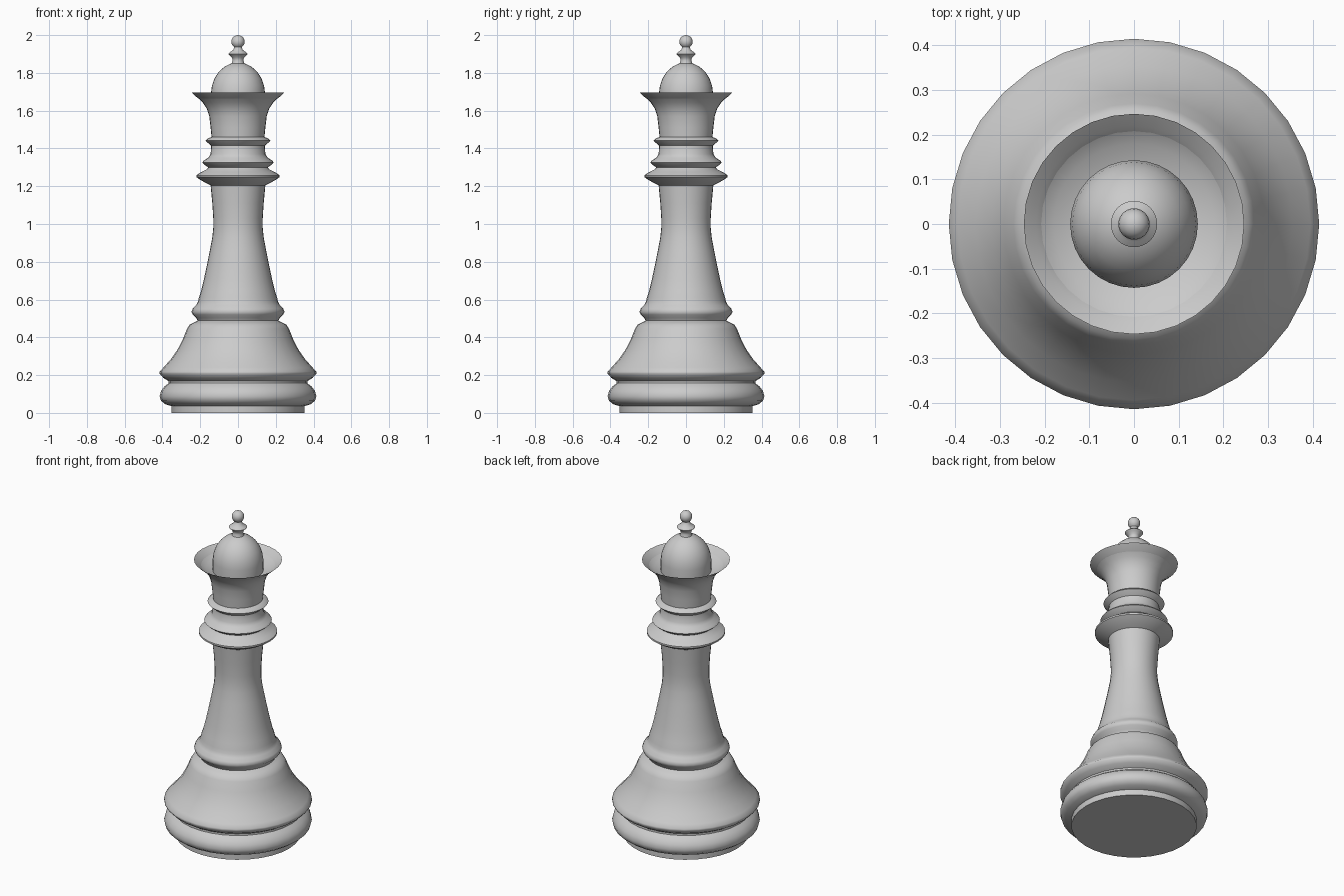
import bpy, bmesh, math

SIDES = 32


def lathe(name, profile):
    """Revolve (radius, height) points about z; zero-radius ends become poles."""
    bm = bmesh.new()
    rings = []
    for r, z in profile:
        if r == 0:
            rings.append([bm.verts.new((0, 0, z))])
        else:
            rings.append([bm.verts.new((r * math.cos(2 * math.pi * i / SIDES),
                                        r * math.sin(2 * math.pi * i / SIDES), z))
                          for i in range(SIDES)])
    for a, b in zip(rings, rings[1:]):
        for i in range(SIDES):
            j = (i + 1) % SIDES
            if len(a) == 1:
                bm.faces.new((a[0], b[j], b[i]))
            elif len(b) == 1:
                bm.faces.new((a[i], a[j], b[0]))
            else:
                bm.faces.new((a[i], a[j], b[j], b[i]))
    mesh = bpy.data.meshes.new(name)
    bm.to_mesh(mesh)
    bm.free()
    obj = bpy.data.objects.new(name, mesh)
    bpy.context.collection.objects.link(obj)
    bpy.context.view_layer.objects.active = obj
    bpy.ops.object.select_all(action='DESELECT')
    obj.select_set(True)
    bpy.ops.object.shade_smooth_by_angle(angle=math.radians(50))
    return obj


# foot disc, rounded lower ring and sloping base
lathe("base", [(0, 0), (.352, 0), (.352, .036), (.385, .046), (.408, .064),
               (.415, .088), (.408, .115), (.39, .14), (.367, .157),
               (.367, .168), (.395, .185), (.415, .207), (.415, .218),
               (.395, .24), (.355, .285), (.32, .335), (.292, .39),
               (.27, .445), (.257, .466), (.235, .478), (.214, .488)])

# lower ring and waisted stem
lathe("stem", [(.214, .488), (.222, .503), (.24, .52), (.246, .535),
               (.24, .552), (.222, .57), (.212, .588), (.208, .608),
               (.196, .645), (.18, .71), (.163, .79), (.148, .865),
               (.136, .93), (.131, .98), (.131, 1.03), (.136, 1.11),
               (.145, 1.205)])

# three stacked collar rings
lathe("collar", [(.145, 1.205), (.168, 1.216), (.2, 1.234), (.22, 1.248),
                 (.22, 1.258), (.195, 1.275), (.165, 1.29), (.157, 1.3),
                 (.176, 1.312), (.19, 1.325), (.18, 1.337), (.158, 1.35),
                 (.145, 1.37), (.142, 1.415), (.158, 1.428), (.171, 1.441),
                 (.16, 1.453), (.14, 1.46)])

# flared cup with a sharp rim and sloping inside
lathe("crown", [(.14, 1.46), (.145, 1.51), (.152, 1.57), (.165, 1.61),
                (.187, 1.643), (.22, 1.675), (.247, 1.697),
                (.215, 1.668), (.18, 1.645), (.135, 1.63)])

# domed cap inside the cup
lathe("dome", [(.142, 1.62), (.143, 1.695), (.138, 1.732), (.125, 1.77),
               (.103, 1.804), (.075, 1.83), (.048, 1.845), (.034, 1.85)])

# small ring and ball on top
ball = [(.035 * math.sin(t), 1.965 - .035 * math.cos(t))
        for t in [math.pi * k / 10 for k in range(2, 10)]]
lathe("finial", [(.034, 1.85), (.029, 1.865), (.031, 1.88), (.044, 1.892),
                 (.052, 1.901), (.04, 1.911), (.025, 1.922)] + ball + [(0, 2)])
